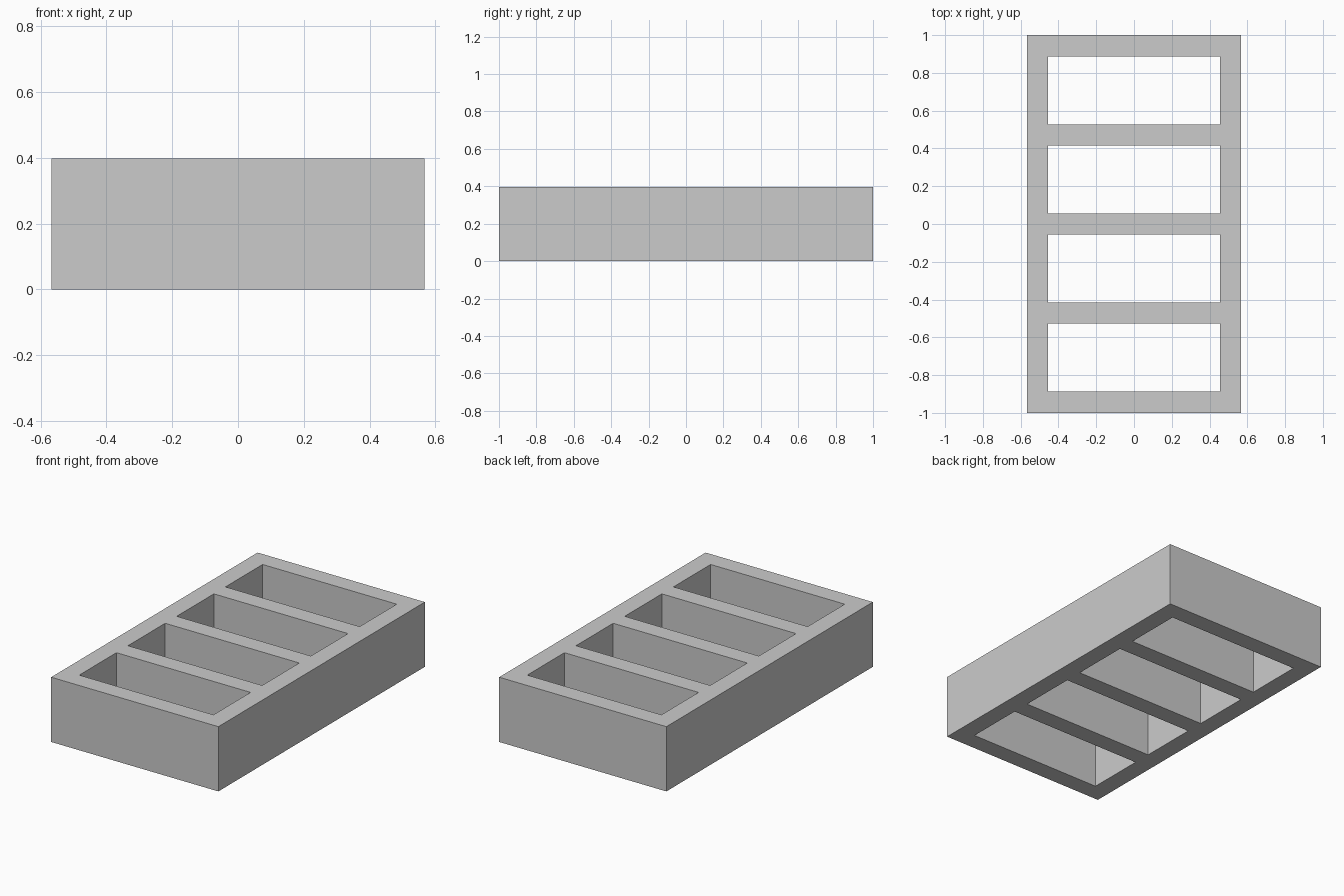
import bpy, bmesh

cube = bpy.data.objects.get("Cube")
if cube:
    bpy.data.objects.remove(cube, do_unlink=True)

HALF_WIDTH, HALF_LENGTH, HEIGHT = 0.567, 1.0, 0.397
WALL, SLOTS = 0.112, 4

# Grid lines of the plan: walls alternate with openings
pitch = (2 * HALF_LENGTH - WALL) / SLOTS
xs = [-HALF_WIDTH, -HALF_WIDTH + WALL, HALF_WIDTH - WALL, HALF_WIDTH]
ys = []
for i in range(SLOTS + 1):
    start = -HALF_LENGTH + i * pitch
    ys += [start, start + WALL]

# Flat plan, leaving the middle cell of every other row open
bm = bmesh.new()
grid = [[bm.verts.new((x, y, 0)) for x in xs] for y in ys]
for j in range(len(ys) - 1):
    for i in range(len(xs) - 1):
        if i == 1 and j % 2 == 1:
            continue
        bm.faces.new((grid[j][i], grid[j][i + 1], grid[j + 1][i + 1], grid[j + 1][i]))

# Raise the plan into a solid frame
raised = bmesh.ops.extrude_face_region(bm, geom=bm.faces[:], use_keep_orig=True)
top = [g for g in raised["geom"] if isinstance(g, bmesh.types.BMVert)]
bmesh.ops.translate(bm, verts=top, vec=(0, 0, HEIGHT))
bmesh.ops.recalc_face_normals(bm, faces=bm.faces[:])

mesh = bpy.data.meshes.new("slotted_frame")
bm.to_mesh(mesh)
bm.free()
frame = bpy.data.objects.new("slotted_frame", mesh)
bpy.context.collection.objects.link(frame)

# Plain grey
grey = bpy.data.materials.new("grey")
grey.use_nodes = True
colour = (0.6, 0.6, 0.6, 1)
grey.diffuse_color = colour
grey.node_tree.nodes["Principled BSDF"].inputs["Base Color"].default_value = colour
mesh.materials.append(grey)
